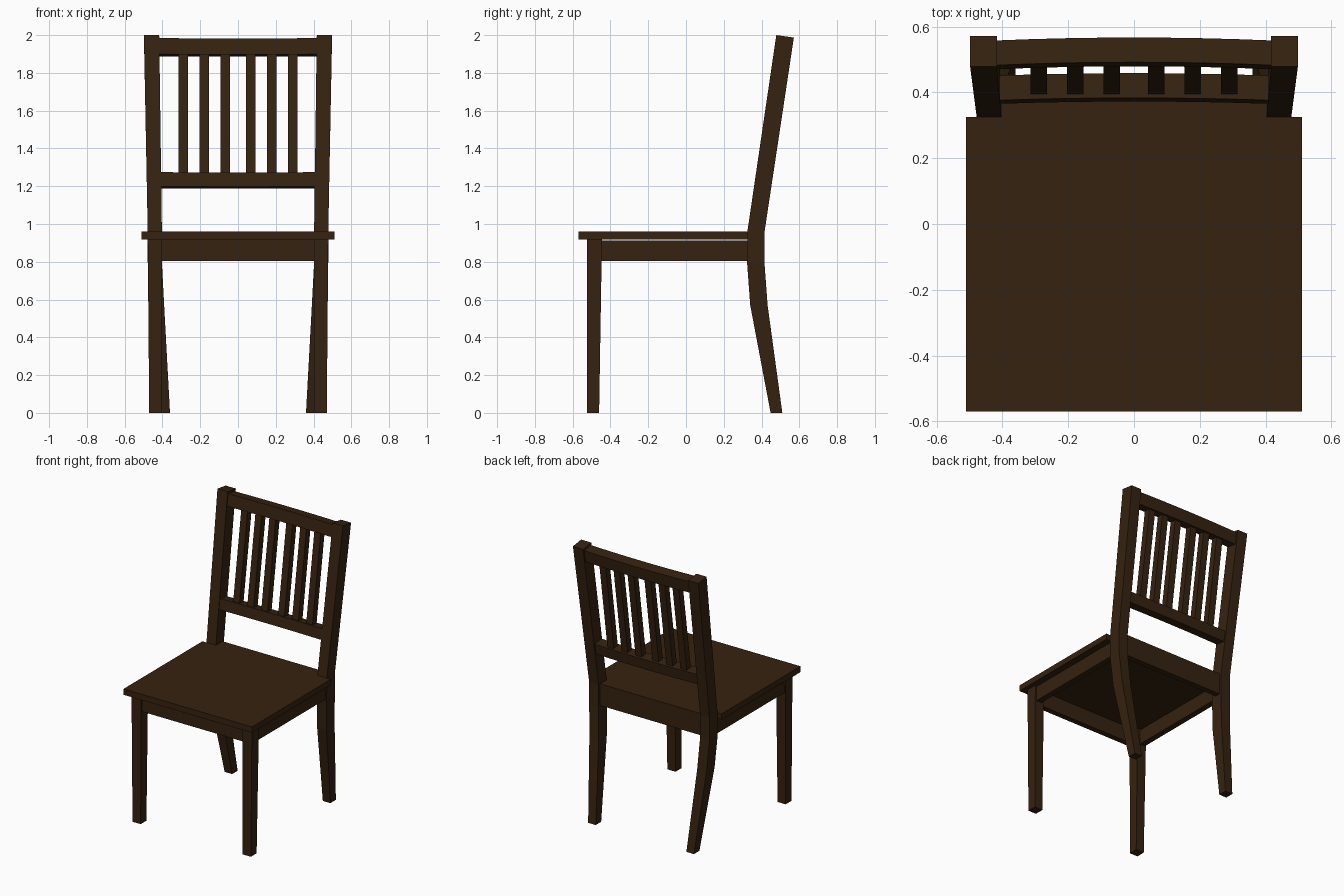
import bpy, bmesh

if "Cube" in bpy.data.objects:
    bpy.data.objects.remove(bpy.data.objects["Cube"])

wood = bpy.data.materials.new("dark brown wood")
wood.diffuse_color = (0.036, 0.016, 0.005, 1)
wood.use_nodes = True
wood.node_tree.nodes["Principled BSDF"].inputs["Base Color"].default_value = wood.diffuse_color


def loft(name, rings, mirror=False):
    """Skin a list of four-point rings into a closed solid."""
    bm = bmesh.new()
    loops = [[bm.verts.new(p) for p in r] for r in rings]
    for a, b in zip(loops, loops[1:]):
        for i in range(4):
            j = (i + 1) % 4
            bm.faces.new((a[i], a[j], b[j], b[i]))
    bm.faces.new(loops[0])
    bm.faces.new(loops[-1])
    bmesh.ops.recalc_face_normals(bm, faces=bm.faces)
    me = bpy.data.meshes.new(name)
    bm.to_mesh(me)
    bm.free()
    me.materials.append(wood)
    ob = bpy.data.objects.new(name, me)
    bpy.context.collection.objects.link(ob)
    if mirror:
        ob.modifiers.new("mirror", 'MIRROR').use_mirror_merge = False
    return ob


def ring(x0, x1, y0, y1, z, drop=0.0):
    """Horizontal ring; the back edge can sit lower by drop."""
    return [(x0, y0, z), (x1, y0, z), (x1, y1, z - drop), (x0, y1, z - drop)]


def box(name, x0, x1, y0, y1, z0, z1, mirror=False):
    return loft(name, [ring(x0, x1, y0, y1, z0), ring(x0, x1, y0, y1, z1)], mirror)


SLOPE = 0.147


def lean(x, d, h):
    """Point in the tilted backrest: d behind the post front, h up the post."""
    return (x, 0.325 + SLOPE * (h - 0.96) + d, h - SLOPE * d)


def back_rail(name, half, h0, h1, d0, d1, bow):
    rings = []
    for i in range(9):
        t = i / 4 - 1
        b = bow * (1 - t * t)
        rings.append([lean(half * t, d0 + b, h0), lean(half * t, d1 + b, h0),
                      lean(half * t, d1 + b, h1), lean(half * t, d0 + b, h1)])
    return loft(name, rings)


# Seat, with a tongue between the back posts
box("seat", -0.51, 0.51, -0.57, 0.325, 0.918, 0.96)
box("seat_back_tongue", -0.403, 0.403, 0.325, 0.40, 0.918, 0.96)

# Front legs, tapering to the floor
loft("front_leg", [ring(0.405, 0.47, -0.525, -0.46, 0),
                   ring(0.403, 0.478, -0.525, -0.445, 0.918)], True)

# Back legs continuing into the leaning posts
loft("back_post", [ring(0.36, 0.42, 0.448, 0.51, 0),
                   ring(0.391, 0.465, 0.34, 0.432, 0.57),
                   ring(0.403, 0.478, 0.323, 0.415, 0.80),
                   ring(0.403, 0.478, 0.325, 0.416, 0.96),
                   ring(0.417, 0.498, 0.478, 0.571, 2.0, 0.013)], True)

# Aprons under the seat
box("side_apron", 0.425, 0.468, -0.45, 0.33, 0.805, 0.912, True)
box("front_apron", -0.41, 0.41, -0.515, -0.475, 0.805, 0.918)
box("back_apron", -0.41, 0.41, 0.36, 0.40, 0.805, 0.918)

# Curved back rails
back_rail("lower_back_rail", 0.41, 1.20, 1.275, 0.005, 0.080, 0.007)
back_rail("top_back_rail", 0.42, 1.90, 1.985, 0.007, 0.082, 0.009)

# Back slats
for k, x in enumerate((0.067, 0.178, 0.29)):
    w = 0.025
    loft(f"back_slat_{k + 1}",
         [[lean(x - w, 0.024, h), lean(x + w, 0.024, h),
           lean(x + w, 0.07, h), lean(x - w, 0.07, h)] for h in (1.25, 1.92)], True)
